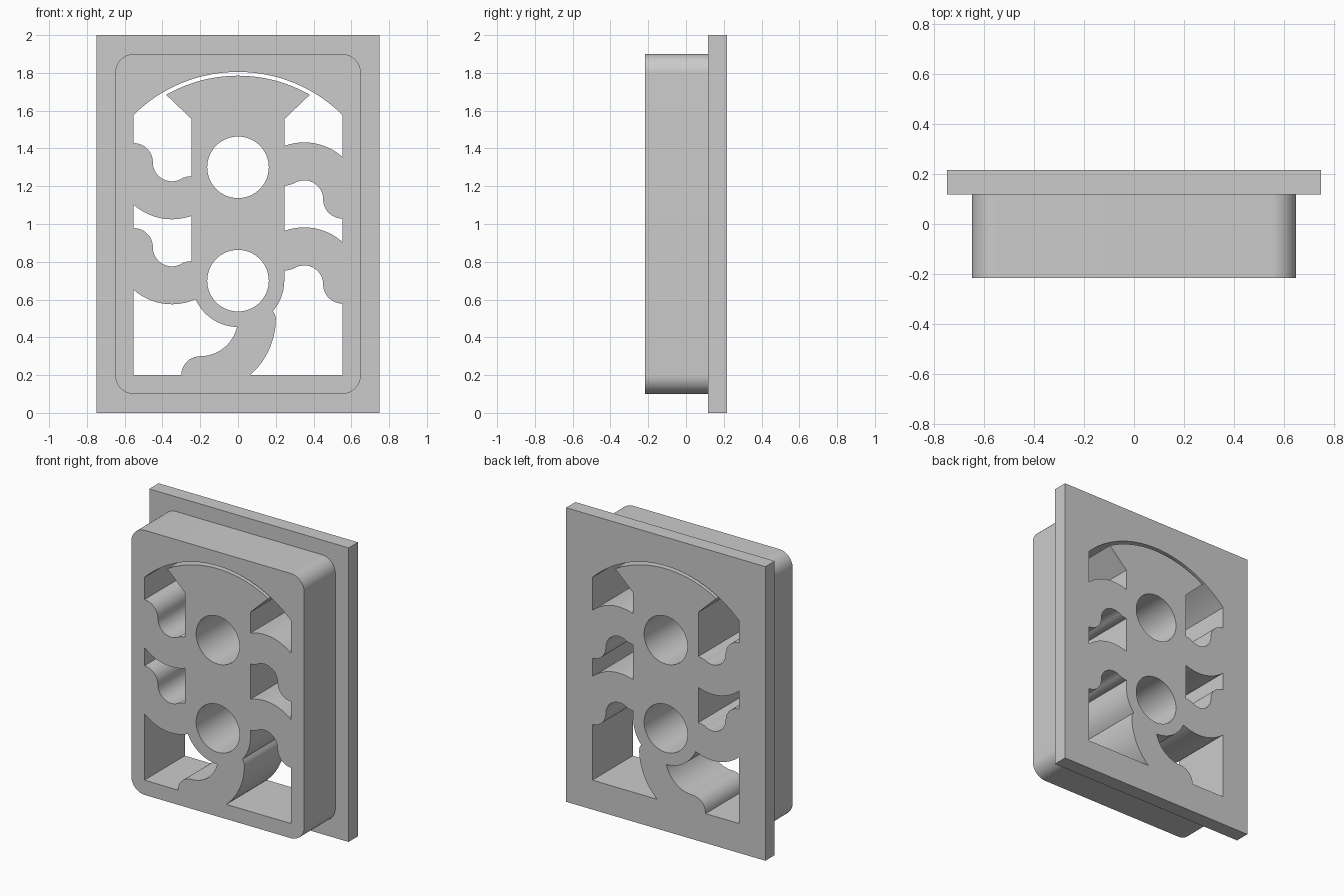
import bpy, bmesh
from math import sin, cos, radians

cube = bpy.data.objects.get("Cube")
if cube:
    bpy.data.objects.remove(cube)

SIDE, HUB, TURN, STEP = 0.552, 0.245, 2.457, 0.45
FRONT, SEAT, BACK = -0.2175, 0.1175, 0.2175

grey = bpy.data.materials.new("light_grey")
grey.use_nodes = True
grey.diffuse_color = (0.6, 0.6, 0.6, 1)
grey.node_tree.nodes["Principled BSDF"].inputs["Base Color"].default_value = (0.6, 0.6, 0.6, 1)


def arc(x, z, r, start, end, steps=20):
    """Points along a circular arc, angles in degrees."""
    angles = [radians(start + (end - start) * i / steps) for i in range(steps + 1)]
    return [(x + r * cos(a), z + r * sin(a)) for a in angles]


def lower(points, dz=STEP):
    return [(x, z - dz) for x, z in points]


def turned(points):
    """Half turn, giving the left arms from the right ones."""
    return [(-x, TURN - z) for x, z in points]


def prisms(name, profiles, y0, y1):
    """Extrude closed x-z profiles from y0 to y1."""
    bm = bmesh.new()
    for profile in profiles:
        face = bm.faces.new([bm.verts.new((x, y0, z)) for x, z in profile])
        out = bmesh.ops.extrude_face_region(bm, geom=[face])
        for v in out["geom"]:
            if isinstance(v, bmesh.types.BMVert):
                v.co.y = y1
    bmesh.ops.recalc_face_normals(bm, faces=bm.faces)
    mesh = bpy.data.meshes.new(name)
    bm.to_mesh(mesh)
    bm.free()
    mesh.materials.append(grey)
    obj = bpy.data.objects.new(name, mesh)
    bpy.context.collection.objects.link(obj)
    return obj


def combine(target, other, operation):
    mod = target.modifiers.new(operation.lower(), "BOOLEAN")
    mod.operation, mod.solver, mod.object = operation, "EXACT", other
    bpy.context.view_layer.objects.active = target
    bpy.ops.object.modifier_apply(modifier=mod.name)
    bpy.data.objects.remove(other)


# Arm edges: wavy underside and arched top, running outward on the right
under = ([(HUB, 1.203), (0.27, 1.206)] + arc(0.35, 1.13, 0.101, 125, 0)
         + arc(SIDE, 1.13, 0.101, 180, 270))
crest = arc(0.35, 1.127, 0.305, 110, 48.5)
long_crest = arc(0.35, 1.127, 0.305, 114, 48.5)

# Arched top opening with a thin slit over the fan-shaped head
top = (arc(0, 1.02, 0.785, 134.7, 45.3, 48) + crest[::-1] + [(HUB, 1.555)]
       + arc(0, 1.02, 0.765, 60.2, 119.8, 40) + [(-HUB, 1.555)] + turned(under))

# Middle openings on both sides
middle_right = under + lower(crest)[::-1]
middle_left = lower(turned(middle_right))

# Bottom openings either side of the curved tail
bottom_left = ([(-SIDE, 0.2)] + lower(turned(long_crest))[::-1]
               + arc(0, 0.7, HUB, 204, 269)
               + arc(-0.2, 0.5, 0.2, -13, -90) + arc(-0.2, 0.2, 0.1, 90, 180))
bottom_right = (arc(-0.2, 0.5, 0.4, -48.6, 0) + [(0.197, 0.518)]
                + arc(0, 0.7, HUB, 319, 360) + lower(under) + [(SIDE, 0.2)])

# Round bores through the hubs
bores = [arc(0, z, 0.163, 0, 360, 64)[:-1] for z in (0.7, 1.3)]

# Rounded front block joined to the back flange
corners = [(0.55, 1.8, 0), (-0.55, 1.8, 90), (-0.55, 0.2, 180), (0.55, 0.2, 270)]
outline = [p for x, z, a in corners for p in arc(x, z, 0.1, a, a + 90, 16)]
frame = prisms("flanged_frame", [[(-0.75, 0), (0.75, 0), (0.75, 2), (-0.75, 2)]], SEAT, BACK)
block = prisms("front_block", [outline], FRONT, 0.16)
combine(frame, block, "UNION")

# Cut all openings through
cutter = prisms("openings", [top, middle_right, middle_left, bottom_left, bottom_right] + bores,
                -0.5, 0.5)
cutter.hide_render = True
combine(frame, cutter, "DIFFERENCE")

bpy.ops.object.select_all(action="DESELECT")
frame.select_set(True)
bpy.context.view_layer.objects.active = frame
bpy.ops.object.shade_smooth_by_angle(angle=radians(30))
